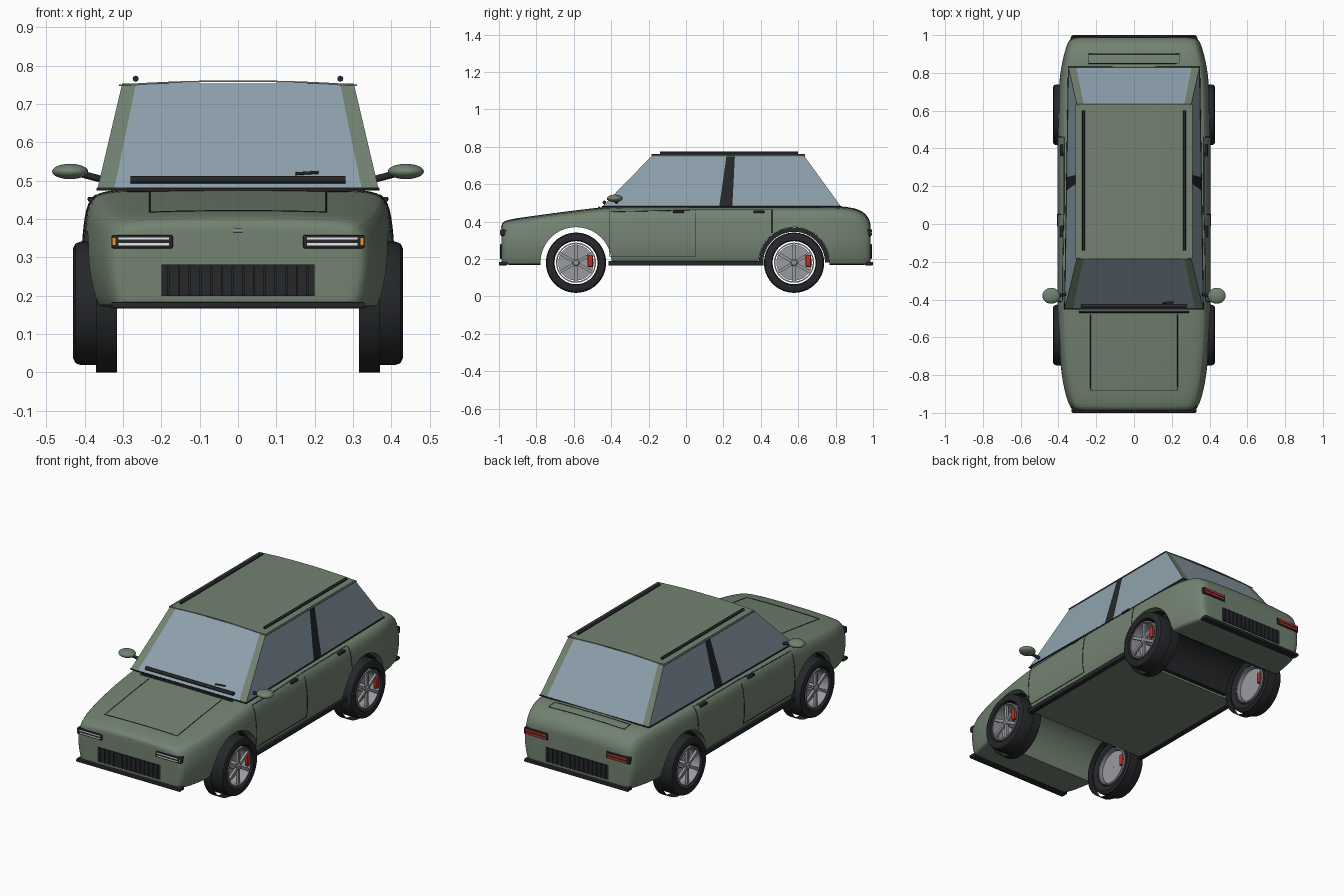
import bpy, bmesh, math
from mathutils import Vector, Matrix
from mathutils.bvhtree import BVHTree

if "Cube" in bpy.data.objects:
    bpy.data.objects.remove(bpy.data.objects["Cube"])


def mat(name, r, g, b):
    m = bpy.data.materials.new(name)
    m.diffuse_color = (r, g, b, 1)
    m.use_nodes = True
    m.node_tree.nodes["Principled BSDF"].inputs["Base Color"].default_value = m.diffuse_color
    return m


GREEN = mat("paint_green", .17, .225, .165)
GLASS = mat("glass", .27, .36, .42)
BLACK = mat("black_trim", .018, .02, .023)
SILVER = mat("silver", .32, .33, .35)
WHITE = mat("lamp_white", .8, .85, .9)
RED = mat("red", .5, .03, .02)
AMBER = mat("amber", .9, .3, .02)


def finish(name, bm, m, smooth=True):
    bmesh.ops.recalc_face_normals(bm, faces=bm.faces)
    me = bpy.data.meshes.new(name)
    bm.to_mesh(me)
    bm.free()
    ob = bpy.data.objects.new(name, me)
    bpy.context.collection.objects.link(ob)
    me.materials.append(m)
    if smooth:
        smooth_angle(ob)
    return ob


def smooth_angle(ob):
    bpy.ops.object.select_all(action='DESELECT')
    bpy.context.view_layer.objects.active = ob
    ob.select_set(True)
    bpy.ops.object.shade_smooth_by_angle(angle=math.radians(35))


def add_box(bm, c, s, rot=Matrix()):
    bmesh.ops.create_cube(bm, size=1, matrix=rot @ Matrix.Translation(c) @ Matrix.Diagonal((*s, 1)))


def box(name, c, s, m, bevel=0):
    bm = bmesh.new()
    add_box(bm, c, s)
    if bevel:
        bmesh.ops.bevel(bm, geom=bm.edges[:], offset=bevel, segments=2, affect='EDGES', profile=.5)
    return finish(name, bm, m)


def revolve(name, prof, cy, cz, m, s=1, closed=True, a0=0, a1=2 * math.pi, n=56):
    """Turn an (x, radius) profile about the x axis."""
    bm = bmesh.new()
    full = a1 - a0 > 6.28
    rings = []
    for i in range(n if full else n + 1):
        a = a0 + (a1 - a0) * i / n
        rings.append([bm.verts.new((s * x, cy + r * math.cos(a), cz + r * math.sin(a))) for x, r in prof])
    k = len(prof)
    for i in range(n):
        A, B = rings[i], rings[(i + 1) % len(rings)]
        for j in range(k if closed else k - 1):
            bm.faces.new((A[j], A[(j + 1) % k], B[(j + 1) % k], B[j]))
    if not full and closed:
        bm.faces.new(rings[0])
        bm.faces.new(rings[-1])
    return finish(name, bm, m)


def tube(name, pts, r, m, cyclic=False):
    cu = bpy.data.curves.new(name, 'CURVE')
    cu.dimensions = '3D'
    cu.bevel_depth, cu.bevel_resolution, cu.use_fill_caps = r, 2, True
    sp = cu.splines.new('POLY')
    sp.points.add(len(pts) - 1)
    for p, q in zip(sp.points, pts):
        p.co = (*q, 1)
    sp.use_cyclic_u = cyclic
    cu.materials.append(m)
    ob = bpy.data.objects.new(name, cu)
    bpy.context.collection.objects.link(ob)
    return ob


# Body shell: stations (y, half width, top, bottom) lofted and subdivided
stations = [(-.987, .27, .36, .2), (-.987, .315, .385, .18), (-.975, .335, .402, .17), (-.93, .355, .415, .168),
            (-.82, .382, .43, .168), (-.6, .402, .46, .168), (-.47, .404, .474, .168), (-.4, .405, .483, .168),
            (0, .406, .484, .168), (.55, .405, .484, .168), (.78, .395, .484, .168), (.88, .375, .478, .168),
            (.94, .358, .46, .168), (.975, .343, .425, .17), (.987, .325, .39, .18), (.987, .28, .365, .2)]
bm = bmesh.new()
rings = []
for y, w, t, b in stations:
    half = [(.45, t - .001), (.78, t - .007), (.94, t - .016), (.985, t - .07), (1.01, b + .12),
            (.985, b + .05), (.95, b + .003), (.9, b), (.45, b)]
    sec = [(0, t)] + half + [(0, b)] + [(-x, z) for x, z in reversed(half)]
    rings.append([bm.verts.new((x * w, y, z)) for x, z in sec])
for A, B in zip(rings, rings[1:]):
    for j in range(len(A)):
        k = (j + 1) % len(A)
        bm.faces.new((A[j], A[k], B[k], B[j]))
bm.faces.new(rings[0])
bm.faces.new(rings[-1])
body = finish("body_shell", bm, GREEN)
sub = body.modifiers.new("sub", 'SUBSURF')
sub.levels = sub.render_levels = 2
dg = bpy.context.evaluated_depsgraph_get()
bvh = BVHTree.FromObject(body, dg)

# Wheel arch openings
WHEELS = (("front", -.588), ("rear", .578))
for end, cy in WHEELS:
    bm = bmesh.new()
    bmesh.ops.create_cone(bm, cap_ends=True, segments=64, radius1=.19, radius2=.19, depth=1.2,
                          matrix=Matrix.Translation((0, cy, .18)) @ Matrix.Rotation(math.pi / 2, 4, 'Y'))
    cut = finish(end + "_arch_cutter", bm, GREEN, False)
    cut.hide_render = True
    cut.hide_viewport = False
    mod = body.modifiers.new("arch", 'BOOLEAN')
    mod.operation, mod.object, mod.solver = 'DIFFERENCE', cut, 'EXACT'
dg = bpy.context.evaluated_depsgraph_get()
me = bpy.data.meshes.new_from_object(body.evaluated_get(dg))
body.modifiers.clear()
body.data = me
smooth_angle(body)
for end, cy in WHEELS:
    bpy.data.objects.remove(bpy.data.objects[end + "_arch_cutter"])
revolve("rear_wheel_liner", [(-.31, .165), (-.31, .189), (.31, .189), (.31, .165)], .578, .18, BLACK,
        a0=0, a1=math.pi)


# Panel seams projected on to the body
def seam(name, pts, d):
    out = []
    for p, q in zip(pts, pts[1:]):
        for i in range(13):
            hit = bvh.ray_cast(Vector(p).lerp(Vector(q), i / 12), Vector(d))[0]
            if hit:
                out.append(hit)
    tube(name, out, .002, BLACK)


seam("hood_seam", [(-.23, -.48, 1), (-.23, -.88, 1), (.23, -.88, 1), (.23, -.48, 1)], (0, 0, -1))
seam("trunk_seam", [(-.24, .85, 1), (-.24, .9, 1), (.24, .9, 1), (.24, .85, 1), (-.24, .85, 1)], (0, 0, -1))
for s, side in ((1, "right"), (-1, "left")):
    d = (-s, 0, 0)
    seam(side + "_front_door_seam", [(s, .05, .215), (s, .05, .462), (s, -.41, .452), (s, -.41, .215), (s, .05, .215)], d)
    seam(side + "_rear_door_seam", [(s, .05, .462), (s, .46, .462), (s, .46, .34)], d)
    for y, end in ((-.04, "front"), (.39, "rear")):
        x = bvh.ray_cast(Vector((s, y, .45)), Vector(d))[0].x
        box(f"{side}_{end}_door_handle", (x, y, .452), (.018, .06, .012), BLACK, .003)
    box(side + "_sill", (s * .388, -.0, .177), (.03, .83, .026), BLACK, .006)


# Greenhouse panels: strips between a bottom and a top edge
def strip(name, b0, b1, t0, t1, f0, f1, m):
    bm = bmesh.new()
    L = lambda a, b, f: Vector(a).lerp(Vector(b), f)
    bm.faces.new([bm.verts.new(v) for v in (L(b0, b1, f0), L(b0, b1, f1), L(t0, t1, f1), L(t0, t1, f0))])
    finish(name, bm, m, False)


bot = lambda s, e: (s * .367, -.45, .478) if e < 0 else (s * .347, .83, .478)
top = lambda s, e: (s * .302, -.18, .754) if e < 0 else (s * .302, .63, .754)
for e, glass, pil in ((-1, "windshield", "front"), (1, "rear_window", "rear")):
    edge = (bot(-1, e), bot(1, e), top(-1, e), top(1, e))
    strip(glass, *edge, .06, .94, GLASS)
    strip(f"left_{pil}_pillar", *edge, 0, .06, GREEN)
    strip(f"right_{pil}_pillar", *edge, .94, 1, GREEN)
for s, side in ((1, "right"), (-1, "left")):
    edge = (bot(s, -1), bot(s, 1), top(s, -1), top(s, 1))
    strip(side + "_front_side_window", *edge, 0, .49, GLASS)
    strip(side + "_middle_pillar", *edge, .49, .545, BLACK)
    strip(side + "_rear_side_window", *edge, .545, 1, GLASS)
tube("belt_trim", [bot(-1, -1), bot(1, -1), bot(1, 1), bot(-1, 1)], .004, BLACK, True)

# Crowned roof slab and rails
bm = bmesh.new()
cols = []
for i in range(17):
    x = -.31 + .62 * i / 16
    z = .751 + .011 * (1 - (x / .31) ** 2)
    cols.append([bm.verts.new(p) for p in ((x, -.185, z - .004), (x, -.185, z), (x, .635, z), (x, .635, z - .004))])
for A, B in zip(cols, cols[1:]):
    for j in range(4):
        bm.faces.new((A[j], A[(j + 1) % 4], B[(j + 1) % 4], B[j]))
bm.faces.new(cols[0])
bm.faces.new(cols[-1])
finish("roof", bm, GREEN)
for s, side in ((1, "right"), (-1, "left")):
    tube(side + "_roof_rail", [(s * .267, -.14, .766), (s * .267, .6, .766)], .008, BLACK)
    # Door mirrors
    bm = bmesh.new()
    bmesh.ops.create_uvsphere(bm, u_segments=28, v_segments=16, radius=1,
                              matrix=Matrix.Translation((s * .438, -.38, .524)) @ Matrix.Diagonal((.047, .042, .02, 1)))
    finish(side + "_mirror", bm, GREEN)
    tube(side + "_mirror_stalk", [(s * .35, -.37, .502), (s * .41, -.38, .518)], .009, BLACK)
    # Lamps
    box(side + "_headlight_housing", (s * .25, -.962, .341), (.16, .06, .035), BLACK, .004)
    for z in (.334, .349):
        box(side + "_headlight_bar", (s * .246, -.99, z), (.132, .008, .006), WHITE)
    box(side + "_indicator", (s * .324, -.99, .341), (.008, .008, .018), AMBER)
    box(side + "_taillight_housing", (s * .26, .962, .341), (.15, .06, .04), BLACK, .004)
    for z in (.333, .349):
        box(side + "_taillight", (s * .258, .99, z), (.128, .008, .01), RED)

# Grilles, bumper lips, hood badge plate, wipers
for e, end in ((-1, "front"), (1, "rear")):
    bm = bmesh.new()
    add_box(bm, (0, e * .982, .24), (.4, .018, .082))
    for i in range(14):
        add_box(bm, (-.182 + i * .028, e * .991, .24), (.006, .008, .076))
    finish(end + "_grille", bm, BLACK)
    box(end + "_bumper_lip", (0, e * .978, .175), (.66, .044, .018), BLACK, .005)
box("hood_badge_plate", (0, -.985, .37), (.024, .008, .01), SILVER, .002)
tube("wiper_cowl", [(-.28, -.436, .502), (.28, -.436, .502)], .01, BLACK)
tube("cowl_strip", [(-.29, -.465, .476), (.29, -.465, .476)], .005, BLACK)
tube("wiper_arm", [(.15, -.42, .518), (.21, -.415, .522)], .004, BLACK)

# Wheels
for end, cy in WHEELS:
    for s, side in ((1, "right"), (-1, "left")):
        n = f"{end}_{side}_"
        revolve(n + "tyre", [(.335, .115), (.325, .145), (.335, .161), (.41, .161), (.424, .156), (.43, .144),
                             (.428, .12), (.415, .115)], cy, .18, BLACK, s)
        revolve(n + "tread", [(.316, .18), (.37, .18)], cy, .18, BLACK, s, closed=False)
        revolve(n + "rim", [(.33, .1), (.33, .107), (.424, .107), (.424, .1)], cy, .18, SILVER, s)
        revolve(n + "brake_disc", [(.35, .001), (.35, .095), (.362, .095), (.362, .001)], cy, .18, SILVER, s)
        revolve(n + "hub", [(.36, .001), (.36, .02), (.418, .02), (.424, .013), (.424, .001)], cy, .18, SILVER, s, n=24)
        bm = bmesh.new()
        for i in range(6):
            rot = Matrix.Translation((s * .412, cy, .18)) @ Matrix.Rotation(i * math.pi / 3, 4, 'X')
            add_box(bm, (0, 0, -.06), (.014, .016, .09), rot)
        finish(n + "spokes", bm, SILVER)
        box(n + "brake_caliper", (.42 if s > 0 else -.345, cy + .076, .19), (.02, .028, .065), RED, .004)
